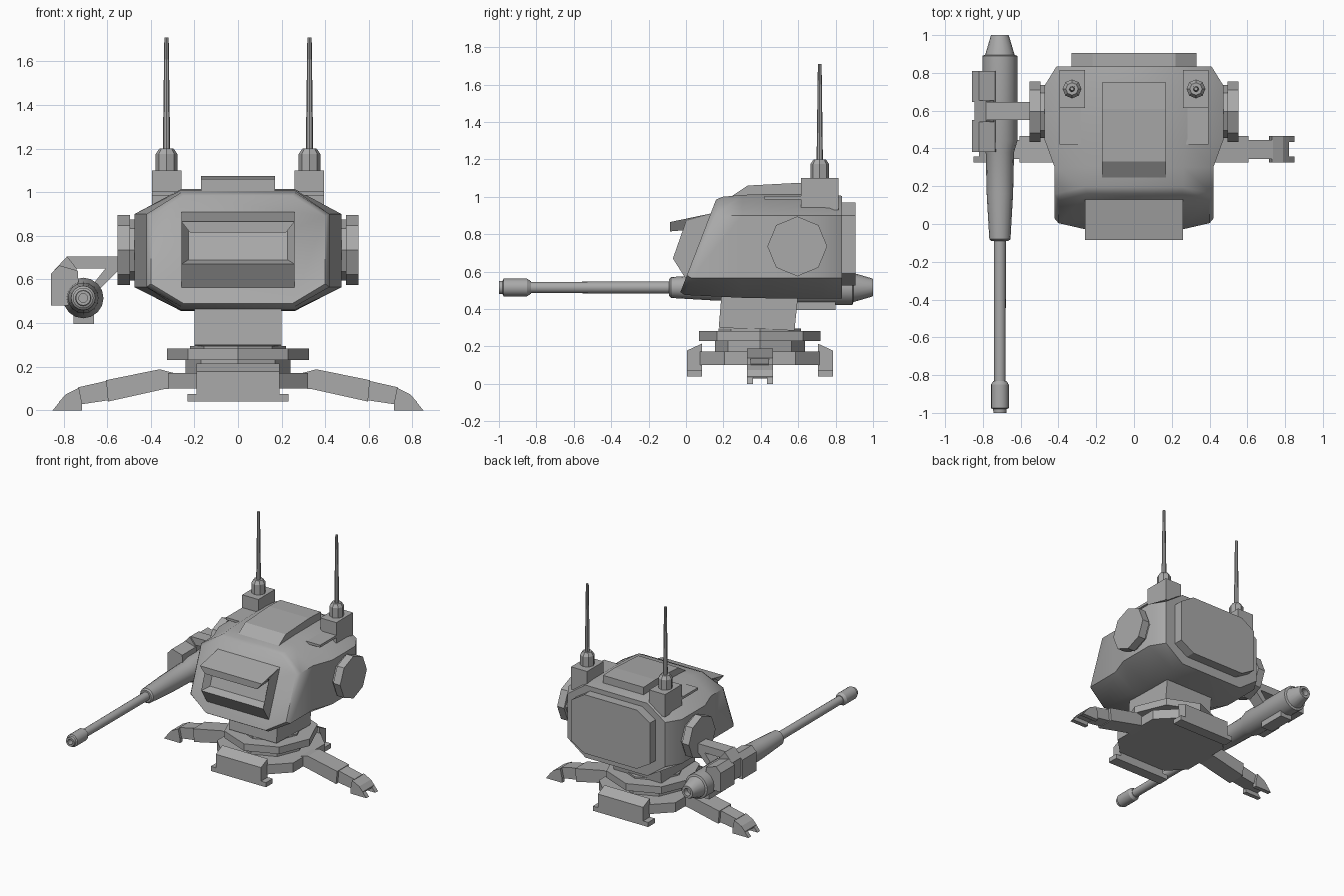
import bpy, bmesh, math
from mathutils import Vector

cube = bpy.data.objects.get("Cube")
if cube:
    bpy.data.objects.remove(cube)

GREY = (0.4, 0.4, 0.4, 1)
metal = bpy.data.materials.new("grey_metal")
metal.use_nodes = True
metal.diffuse_color = GREY
metal.node_tree.nodes["Principled BSDF"].inputs["Base Color"].default_value = GREY


def finish(name, bm, smooth=None):
    bmesh.ops.recalc_face_normals(bm, faces=bm.faces)
    mesh = bpy.data.meshes.new(name)
    bm.to_mesh(mesh)
    bm.free()
    mesh.materials.append(metal)
    ob = bpy.data.objects.new(name, mesh)
    bpy.context.collection.objects.link(ob)
    if smooth:
        bpy.ops.object.select_all(action='DESELECT')
        ob.select_set(True)
        bpy.context.view_layer.objects.active = ob
        bpy.ops.object.shade_smooth_by_angle(angle=math.radians(smooth))
    return ob


def loft_mesh(rings):
    """Skin a row of equal-sized rings and cap both ends."""
    bm = bmesh.new()
    rows = [[bm.verts.new(p) for p in ring] for ring in rings]
    n = len(rows[0])
    for a, b in zip(rows, rows[1:]):
        for i in range(n):
            j = (i + 1) % n
            bm.faces.new((a[i], a[j], b[j], b[i]))
    bm.faces.new(rows[0])
    bm.faces.new(rows[-1])
    bmesh.ops.recalc_face_normals(bm, faces=bm.faces)
    return bm


def place(axis, u, v, w):
    return {'x': (w, u, v), 'y': (u, w, v), 'z': (u, v, w)}[axis]


def prism_mesh(axis, pts, lo, hi):
    return loft_mesh([[place(axis, u, v, w) for u, v in pts] for w in (lo, hi)])


def prism(name, axis, pts, lo, hi):
    return finish(name, prism_mesh(axis, pts, lo, hi))


def box(name, x, y, z):
    return prism(name, 'z', [(x[0], y[0]), (x[1], y[0]), (x[1], y[1]), (x[0], y[1])], *z)


def lathe(name, axis, centre, profile, sides=8, smooth=None):
    """Turn (position, radius) pairs round an axis."""
    cu, cv = centre
    turn = [math.tau * i / sides for i in range(sides)]
    return finish(name, loft_mesh(
        [[place(axis, cu + r * math.cos(t), cv + r * math.sin(t), w) for t in turn]
         for w, r in profile]), smooth)


def octagon(hw, cx, zb, zl, zu, zt):
    return [(-cx, zb), (cx, zb), (hw, zl), (hw, zu), (cx, zt), (-cx, zt), (-hw, zu), (-hw, zl)]


# Turret body: octagonal sections, the first two leaning back
def slanted(shift, pts):
    return [(x, shift + 0.385 * (z - 0.49), z) for x, z in pts]


def upright(y, pts):
    return [(x, y, z) for x, z in pts]


body = [slanted(-0.03, octagon(0.40, 0.25, 0.49, 0.58, 0.89, 0.985)),
        slanted(0.0, octagon(0.42, 0.26, 0.475, 0.565, 0.90, 1.0)),
        upright(0.30, octagon(0.42, 0.26, 0.46, 0.565, 0.90, 1.01)),
        upright(0.45, octagon(0.475, 0.26, 0.457, 0.565, 0.90, 1.015)),
        upright(0.73, octagon(0.475, 0.26, 0.455, 0.565, 0.90, 1.015)),
        upright(0.835, octagon(0.41, 0.26, 0.455, 0.565, 0.90, 1.005))]
finish("turret_body", loft_mesh(body), 50)

# Rear plate and top hatch
prism("rear_plate", 'y', octagon(0.33, 0.22, 0.525, 0.59, 0.90, 0.97), 0.8, 0.905)
prism("top_hatch", 'x', [(0.24, 1.0), (0.33, 1.06), (0.61, 1.075), (0.75, 1.07), (0.75, 1.0)],
      -0.17, 0.17)

# Visor with a recessed slot
bm = prism_mesh('x', [(-0.07, 0.67), (0.0, 0.87), (0.14, 0.91), (0.16, 0.8), (0.0, 0.56)],
                -0.26, 0.26)
front = min(bm.faces, key=lambda f: f.calc_center_median().y)
front = max((f for f in bm.faces if f.normal.y < -0.5 and f.normal.z > 0),
            key=lambda f: f.calc_area(), default=front)
bmesh.ops.inset_region(bm, faces=[front], thickness=0.045)
bmesh.ops.translate(bm, verts=front.verts, vec=Vector((0, 0.05, -0.01)))
finish("visor", bm)

# Brow over the slot, narrower underneath
brow = [[(-s, -0.085, 0.865), (s, -0.085, 0.865), (s, 0.13, 0.91), (-s, 0.13, 0.91)]
        for s in (0.26,)]
brow.append([(-0.22, -0.085, 0.815), (0.22, -0.085, 0.815), (0.22, 0.1, 0.83), (-0.22, 0.1, 0.83)])
finish("visor_brow", loft_mesh(brow))

# Side discs, antennas and legs, one per side
LEG_Y = 0.395
for side, s in (("left", 1), ("right", -1)):
    lathe(side + "_side_disc", 'x', (0.595, 0.735),
          [(s * 0.44, 0.14), (s * 0.495, 0.14), (s * 0.495, 0.16), (s * 0.553, 0.16)])

    xs = sorted((s * 0.26, s * 0.395))
    box(side + "_antenna_box", xs, (0.615, 0.815), (0.93, 1.1))
    box(side + "_antenna_shelf", xs, (0.42, 0.63), (0.985, 1.003))
    lathe(side + "_antenna_base", 'z', (s * 0.328, 0.715),
          [(1.09, 0.05), (1.175, 0.05), (1.2, 0.033)])
    lathe(side + "_antenna_rod", 'z', (s * 0.328, 0.715), [(1.19, 0.017), (1.71, 0.01)])

    def leg_part(name, pts, half, offset=0):
        prism(side + name, 'y', [(s * x, z) for x, z in pts],
              LEG_Y + offset - half, LEG_Y + offset + half)

    leg_part("_leg_upper", [(0.29, 0.1), (0.29, 0.17), (0.36, 0.188), (0.605, 0.138),
                            (0.596, 0.04), (0.335, 0.098)], 0.07)
    leg_part("_leg_lower", [(0.58, 0.14), (0.735, 0.105), (0.715, 0.028), (0.58, 0.048)], 0.05)
    leg_part("_foot", [(0.73, 0.103), (0.79, 0.073), (0.82, 0.04), (0.82, 0.03), (0.715, 0.03)], 0.07)
    for toe, t in (("front", -1), ("rear", 1)):
        leg_part("_" + toe + "_toe", [(0.715, 0.0), (0.715, 0.035), (0.79, 0.073), (0.85, 0.0)],
                 0.016, t * 0.054)

# Neck, turntable and base
prism("neck", 'x', [(0.175, 0.3), (0.19, 0.48), (0.6, 0.48), (0.58, 0.285)], -0.2, 0.2)
lathe("neck_collar", 'z', (0, LEG_Y), [(0.27, 0.22), (0.295, 0.22)])
lathe("turntable", 'z', (0, LEG_Y), [(0.23, 0.325), (0.283, 0.325)])
lathe("turntable_bearing", 'z', (0, LEG_Y), [(0.16, 0.24), (0.235, 0.24)])
h, c = 0.32, 0.19
prism("base_plate", 'z', [(x, LEG_Y + y) for x, y in octagon(h, c, -h, -c, c, h)], 0.1, 0.172)

# Front and rear stabiliser blocks
for name, s in (("front", -1), ("rear", 1)):
    def out(pts):
        return [(LEG_Y + s * d, z) for d, z in pts]
    prism(name + "_stabiliser", 'x',
          out([(0.31, 0.04), (0.31, 0.215), (0.39, 0.178), (0.39, 0.04)]), -0.19, 0.19)
    prism(name + "_stabiliser_lip", 'x',
          out([(0.31, 0.04), (0.31, 0.075), (0.39, 0.075), (0.39, 0.04)]), -0.232, 0.232)

# Gun, muzzle to breech, with a hollow muzzle
GUN = (-0.71, 0.515)
lathe("gun_muzzle", 'y', GUN,
      [(-0.95, 0.02), (-1.0, 0.02), (-1.0, 0.034), (-0.98, 0.036), (-0.975, 0.047),
       (-0.85, 0.047), (-0.83, 0.034)], 16, 30)
lathe("gun_barrel", 'y', GUN, [(-0.84, 0.03), (-0.07, 0.032)], 16, 30)
lathe("gun_sleeve", 'y', GUN,
      [(-0.09, 0.045), (-0.08, 0.056), (0.16, 0.07), (0.38, 0.075), (0.44, 0.093),
       (0.89, 0.093), (0.895, 0.078), (0.99, 0.05), (1.0, 0.046), (1.0, 0.028), (0.96, 0.028)],
      16, 30)

# Gun housing, bottom clip and the bracket to the turret
housing = [(-0.858, 0.48), (-0.858, 0.625), (-0.82, 0.665), (-0.735, 0.64),
           (-0.73, 0.56), (-0.76, 0.48)]
for name, lo, hi in (("front", 0.38, 0.55), ("rear", 0.645, 0.81)):
    prism(name + "_gun_housing", 'y', housing, lo, hi)
prism("gun_clamp", 'y', [(-0.845, 0.5), (-0.845, 0.64), (-0.784, 0.706), (-0.74, 0.65),
                         (-0.74, 0.5)], 0.54, 0.655)
box("gun_clip", (-0.755, -0.66), (0.59, 0.8), (0.395, 0.45))
prism("gun_arm", 'y', [(-0.784, 0.706), (-0.5, 0.706), (-0.5, 0.65), (-0.76, 0.65)], 0.55, 0.645)
prism("gun_strut", 'y', [(-0.6, 0.66), (-0.53, 0.66), (-0.64, 0.55), (-0.68, 0.56)], 0.55, 0.645)
